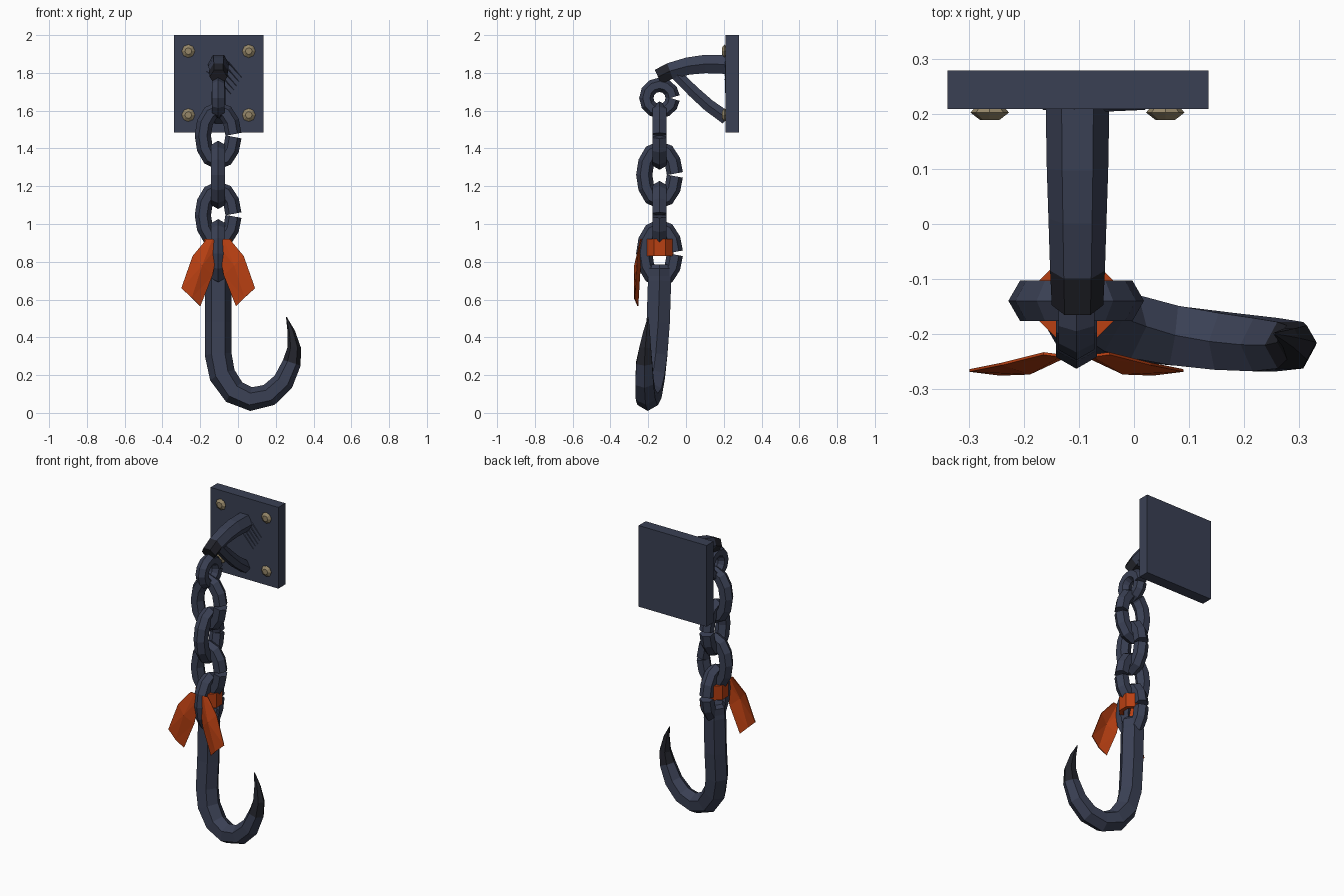
import bpy, bmesh, math
from mathutils import Vector

if "Cube" in bpy.data.objects:
    bpy.data.objects.remove(bpy.data.objects["Cube"])

CX, CY = -0.105, -0.14   # axis of the hanging chain


def material(name, rgb):
    m = bpy.data.materials.new(name)
    m.diffuse_color = (*rgb, 1)
    m.use_nodes = True
    m.node_tree.nodes["Principled BSDF"].inputs["Base Color"].default_value = m.diffuse_color
    return m


IRON = material("blue_iron", (0.042, 0.051, 0.088))
DARK = material("blackened_iron", (0.016, 0.017, 0.024))
BRASS = material("dull_brass", (0.30, 0.24, 0.14))
CLOTH = material("orange_cloth", (0.48, 0.05, 0.006))


def finish(name, bm, *mats):
    bmesh.ops.recalc_face_normals(bm, faces=bm.faces)
    me = bpy.data.meshes.new(name)
    bm.to_mesh(me)
    bm.free()
    for m in mats:
        me.materials.append(m)
    ob = bpy.data.objects.new(name, me)
    bpy.context.collection.objects.link(ob)
    return ob


def sweep(name, path, radii, ref, mats, start=0.0, sides=6, dark_from=None):
    """Faceted bar along a path; ref fixes the roll of the section."""
    pts = [Vector(p) for p in path]
    ref = Vector(ref)
    bm = bmesh.new()
    rings = []
    for i, p in enumerate(pts):
        t = (pts[min(i + 1, len(pts) - 1)] - pts[max(i - 1, 0)]).normalized()
        a = (ref - t * ref.dot(t)).normalized()
        b = t.cross(a)
        angles = [start + math.tau * k / sides for k in range(sides)]
        rings.append([bm.verts.new(p + radii[i] * (a * math.cos(w) + b * math.sin(w)))
                      for w in angles])
    for i in range(len(rings) - 1):
        for k in range(sides):
            j = (k + 1) % sides
            f = bm.faces.new((rings[i][k], rings[i][j], rings[i + 1][j], rings[i + 1][k]))
            if dark_from is not None and i >= dark_from:
                f.material_index = 1
    bm.faces.new(rings[0])
    end = bm.faces.new(rings[-1])
    if dark_from is not None:
        end.material_index = 1
    return finish(name, bm, *mats)


def box(name, lo, hi, mat):
    bm = bmesh.new()
    bmesh.ops.create_cube(bm, size=1)
    for v in bm.verts:
        v.co = [(l + h) / 2 + c * (h - l) for l, h, c in zip(lo, hi, v.co)]
    return finish(name, bm, mat)


# Wall plate
box("wall_plate", (-0.34, 0.21, 1.485), (0.136, 0.28, 2.0), IRON)

# Faceted bolts
for i, (x, z) in enumerate([(-0.263, 1.915), (0.057, 1.915), (-0.263, 1.577), (0.057, 1.577)]):
    sweep(f"bolt_{i + 1}", [(x, 0.214, z), (x, 0.203, z), (x, 0.19, z)],
          [0.026, 0.035, 0.018], (1, 0, 0), [BRASS], sides=8)

# Scratches on the plate
for i in range(5):
    e = Vector((0.02 - 0.014 * i, 0.209, 1.775 - 0.022 * i))
    sweep(f"scratch_{i + 1}", [e, e + Vector((-0.07, 0, 0.08)), e + Vector((-0.13, 0, 0.12))],
          [0.001, 0.004, 0.001], (0, 1, 0), [IRON], sides=4)

# Bracket arm and lower brace
arm = [(0.215, 1.845), (0.1, 1.847), (0.01, 1.836), (-0.085, 1.81), (-0.148, 1.779)]
sweep("bracket_arm", [(-0.103, y, z) for y, z in arm],
      [0.058, 0.056, 0.053, 0.05, 0.03 + 0.017], (1, 0, 0), [IRON, DARK], dark_from=3)
brace = [(0.215, 1.56), (0.12, 1.628), (0.04, 1.70), (-0.05, 1.79)]
sweep("bracket_brace", [(-0.103, y, z) for y, z in brace],
      [0.04, 0.038, 0.036, 0.034], (1, 0, 0), [IRON])


# Chain links, each with a narrow split on one side
def link(name, z, half_w, half_h, r, sideways):
    n, eps = 12, 0.05
    path = []
    for i in range(n + 1):
        w = eps + (math.tau - 2 * eps) * i / n
        u, v = half_w * math.cos(w), z + half_h * math.sin(w)
        path.append((CX, CY + u, v) if sideways else (CX + u, CY, v))
    ref = (1, 0, 0) if sideways else (0, 1, 0)
    sweep(name, path, [r] * (n + 1), ref, [IRON], start=math.pi / 2)


link("top_ring", 1.667, 0.070, 0.070, 0.038, True)
for i, z in enumerate([1.468, 1.26, 1.047, 0.845]):
    link(f"chain_link_{i + 1}", z, 0.081, 0.138, 0.043, i % 2 == 1)

# Hook with collar at the top of the shank
hook = [(CX, -0.14, 0.785, 0.05), (CX, -0.14, 0.765, 0.068), (CX, -0.14, 0.725, 0.068),
        (CX, -0.14, 0.70, 0.071), (CX, -0.147, 0.48, 0.071), (CX, -0.16, 0.31, 0.071),
        (-0.083, -0.172, 0.20, 0.07), (-0.02, -0.187, 0.11, 0.067), (0.07, -0.203, 0.073, 0.063),
        (0.165, -0.214, 0.095, 0.06), (0.24, -0.22, 0.165, 0.056), (0.285, -0.221, 0.265, 0.049),
        (0.297, -0.216, 0.345, 0.036), (0.282, -0.208, 0.43, 0.02), (0.256, -0.2, 0.508, 0.002)]
sweep("hook", [p[:3] for p in hook], [p[3] for p in hook], (0, 1, 0),
      [IRON, DARK], start=math.pi / 2, dark_from=11)

# Cloth band tied around the lowest link
bm = bmesh.new()
rows = []
for r, z in [(0.08, 0.83), (0.08, 0.92), (0.055, 0.92), (0.055, 0.83)]:
    rows.append([bm.verts.new((CX + r * math.cos(w), CY + r * math.sin(w), z))
                 for w in [math.tau * (k + 0.5) / 8 for k in range(8)]])
for a, b in zip(rows, rows[1:] + rows[:1]):
    for k in range(8):
        j = (k + 1) % 8
        bm.faces.new((a[k], a[j], b[j], b[k]))
finish("cloth_band", bm, CLOTH)

# Creased cloth tails, mirrored about the chain axis
tail = [[(0.0, -0.232, 0.89), (0.03, -0.24, 0.92), (0.06, -0.236, 0.92)],
        [(0.03, -0.245, 0.73), (0.085, -0.272, 0.78), (0.135, -0.255, 0.83)],
        [(0.095, -0.255, 0.565), (0.14, -0.274, 0.61), (0.195, -0.267, 0.66)]]
for side, s in (("left", -1), ("right", 1)):
    bm = bmesh.new()
    g = [[bm.verts.new((CX + s * x, y, z)) for x, y, z in row] for row in tail]
    for i in range(2):
        for k in range(2):
            a, b, c, d = g[i][k], g[i][k + 1], g[i + 1][k + 1], g[i + 1][k]
            bm.faces.new((a, b, c))
            bm.faces.new((a, c, d))
    ob = finish(f"cloth_tail_{side}", bm, CLOTH)
    mod = ob.modifiers.new("thickness", "SOLIDIFY")
    mod.thickness = 0.005
    mod.offset = 0
